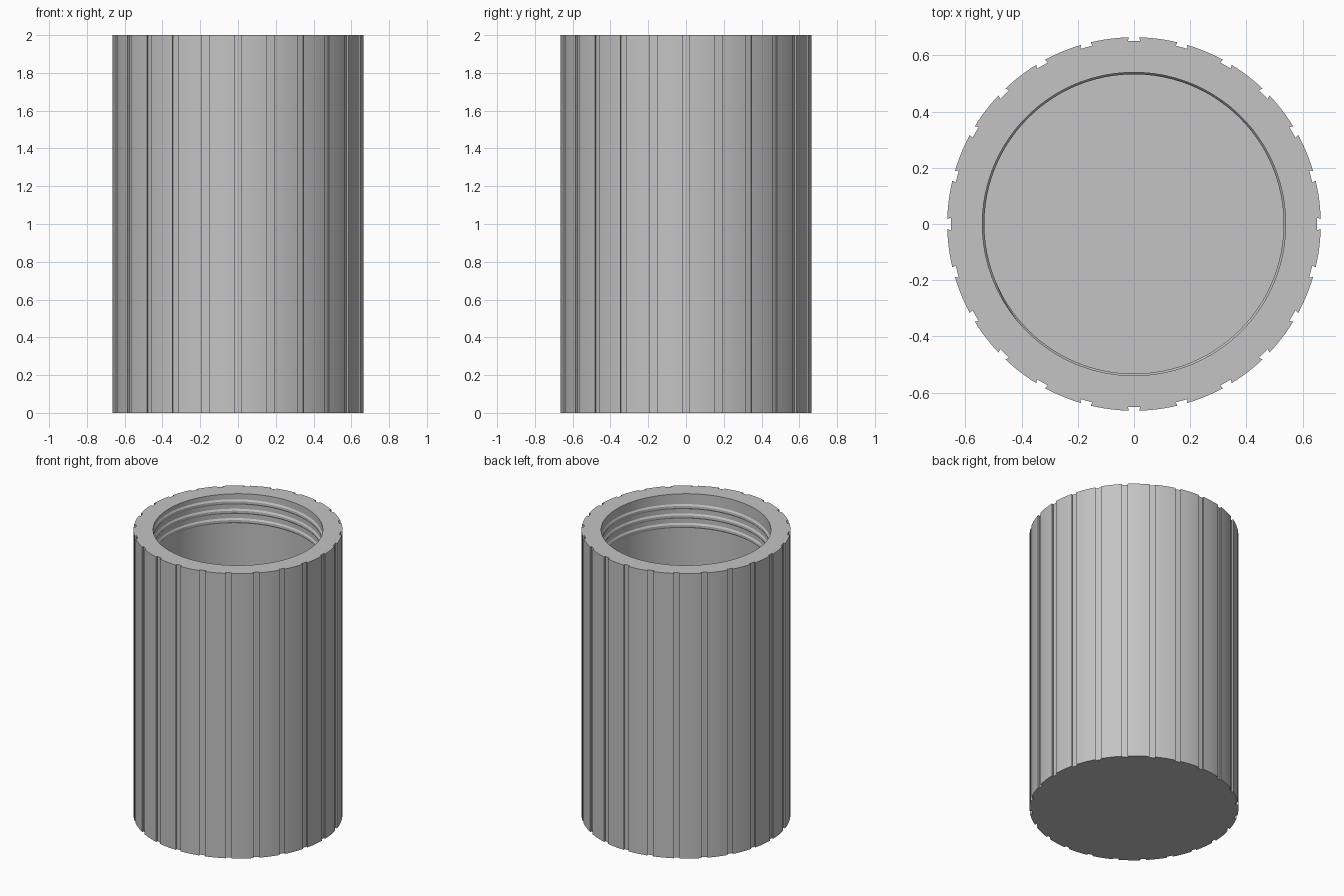
import bpy, bmesh, math
from mathutils import Vector

if "Cube" in bpy.data.objects:
    bpy.data.objects.remove(bpy.data.objects["Cube"])

HEIGHT, OUTER, BORE, FLOOR = 2.0, 0.665, 0.54, 0.13
GROOVES, GROOVE_R = 24, 0.652
PITCH, TURNS, STEPS = 0.066, 3, 96

grey = bpy.data.materials.new("plain grey")
grey.use_nodes = True
colour = (0.55, 0.55, 0.55, 1)
grey.diffuse_color = colour
grey.node_tree.nodes["Principled BSDF"].inputs["Base Color"].default_value = colour


def finish(name, bm):
    bmesh.ops.recalc_face_normals(bm, faces=bm.faces)
    mesh = bpy.data.meshes.new(name)
    bm.to_mesh(mesh)
    bm.free()
    mesh.materials.append(grey)
    obj = bpy.data.objects.new(name, mesh)
    bpy.context.collection.objects.link(obj)
    bpy.ops.object.select_all(action="DESELECT")
    obj.select_set(True)
    bpy.context.view_layer.objects.active = obj
    bpy.ops.object.shade_smooth_by_angle(angle=math.radians(25))
    return obj


def polar(radius, angle, z):
    return Vector((radius * math.cos(angle), radius * math.sin(angle), z))


def bridge(bm, low, high):
    for i in range(len(low)):
        j = (i + 1) % len(low)
        bm.faces.new((low[i], low[j], high[j], high[i]))


# Outline with undercut grooves, the arcs between them rounded
outline = []
for g in range(GROOVES):
    mid = math.tau * g / GROOVES
    mouth, root = 0.018 / OUTER, 0.022 / GROOVE_R
    outline += [(GROOVE_R, mid - root), (GROOVE_R, mid + root)]
    span = math.tau / GROOVES - 2 * mouth
    outline += [(OUTER, mid + mouth + span * k / 6) for k in range(7)]

# Hollow body: grooved outside, flat rim, round bore and floor
bm = bmesh.new()
base, top = [[bm.verts.new(polar(r, a, z)) for r, a in outline] for z in (0, HEIGHT)]
floor, lip = [[bm.verts.new(polar(BORE, math.tau * i / 144, z)) for i in range(144)]
              for z in (FLOOR, HEIGHT)]
bridge(bm, base, top)
bridge(bm, floor, lip)
bm.faces.new(base)
bm.faces.new(floor)
rim = [e for e in bm.edges if all(v.co.z > HEIGHT - 0.001 for v in e.verts)]
bmesh.ops.triangle_fill(bm, edges=rim, use_beauty=True, normal=(0, 0, 1))
finish("container_body", bm)

# Internal screw thread: a low ridge swept down the bore, tapered at its ends
bm = bmesh.new()
section = [(0.004, -0.024), (-0.007, -0.007), (-0.007, 0.007), (0.004, 0.024)]
rings = []
total = TURNS * STEPS
for i in range(total + 1):
    angle = math.radians(225) + math.tau * i / STEPS
    z = 1.763 + PITCH * i / STEPS
    taper = min(1, i / 6, (total - i) / 6)
    rings.append([bm.verts.new(polar(BORE + (dr if dr > 0 else 0.002 + (dr - 0.002) * taper),
                                     angle, z + dz)) for dr, dz in section])
for a, b in zip(rings, rings[1:]):
    bridge(bm, a, b)
bm.faces.new(rings[0])
bm.faces.new(rings[-1])
finish("screw_thread", bm)
